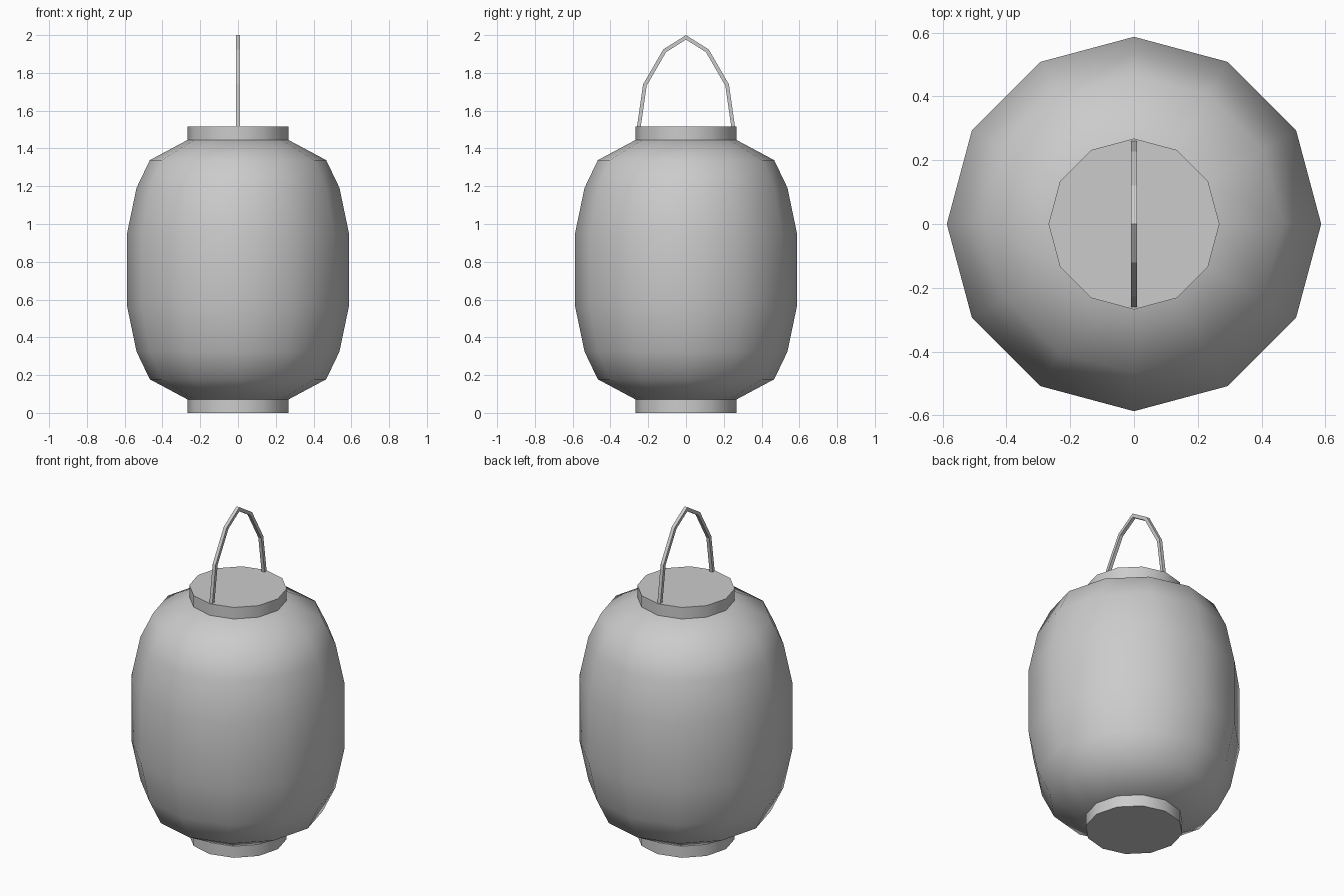
import bpy, bmesh, math
from mathutils import Vector

if "Cube" in bpy.data.objects:
    bpy.data.objects.remove(bpy.data.objects["Cube"])

SIDES = 12


def finish(name, bm, angle=None):
    bmesh.ops.recalc_face_normals(bm, faces=bm.faces)
    me = bpy.data.meshes.new(name)
    bm.to_mesh(me)
    bm.free()
    ob = bpy.data.objects.new(name, me)
    bpy.context.collection.objects.link(ob)
    if angle:
        bpy.ops.object.select_all(action='DESELECT')
        ob.select_set(True)
        bpy.context.view_layer.objects.active = ob
        bpy.ops.object.shade_smooth_by_angle(angle=math.radians(angle))
    return ob


def bridge(bm, rings):
    # Skin consecutive rings and close both ends
    n = len(rings[0])
    for a, b in zip(rings, rings[1:]):
        for i in range(n):
            j = (i + 1) % n
            bm.faces.new((a[i], a[j], b[j], b[i]))
    bm.faces.new(rings[0])
    bm.faces.new(rings[-1])


def lathe(name, profile, angle):
    bm = bmesh.new()
    rings = []
    for r, z in profile:
        rings.append([bm.verts.new((r * math.cos(2 * math.pi * i / SIDES),
                                    r * math.sin(2 * math.pi * i / SIDES), z))
                      for i in range(SIDES)])
    bridge(bm, rings)
    return finish(name, bm, angle)


# Paper body, symmetric about its middle
MID = 0.758
half = [(0.265, 0.688), (0.467, 0.58), (0.537, 0.434), (0.587, 0.195)]
profile = [(r, MID - h) for r, h in half] + [(r, MID + h) for r, h in reversed(half)]
lathe("lantern_body", profile, 45)

# Rims at the bottom and top
for name, z in (("bottom_rim", 0.0), ("top_rim", 1.445)):
    lathe(name, [(0.268, z), (0.268, z + 0.07)], 40)

# Carrying handle: square bar swept along an arch in the y-z plane
T = 0.01
side = [(0.25, 1.512), (0.218, 1.735), (0.113, 1.917)]
path = [Vector((0, -y, z)) for y, z in side] + [Vector((0, 0, 1.988))] \
    + [Vector((0, y, z)) for y, z in reversed(side)]
bm = bmesh.new()
rings = []
for i, p in enumerate(path):
    d0 = (p - path[max(i - 1, 0)]).normalized()
    d1 = (path[min(i + 1, len(path) - 1)] - p).normalized()
    t = (d0 + d1).normalized()
    n = Vector((0, -t.z, t.y))
    if i in (0, len(path) - 1):
        n = Vector((0, -1 if i == 0 else 1, 0))
        k = T
    else:
        k = T / max(t.dot(d1), 0.5)
    rings.append([bm.verts.new(p + n * (k * a) + Vector((T * b, 0, 0)))
                  for a, b in ((1, 1), (1, -1), (-1, -1), (-1, 1))])
bridge(bm, rings)
finish("handle", bm)
